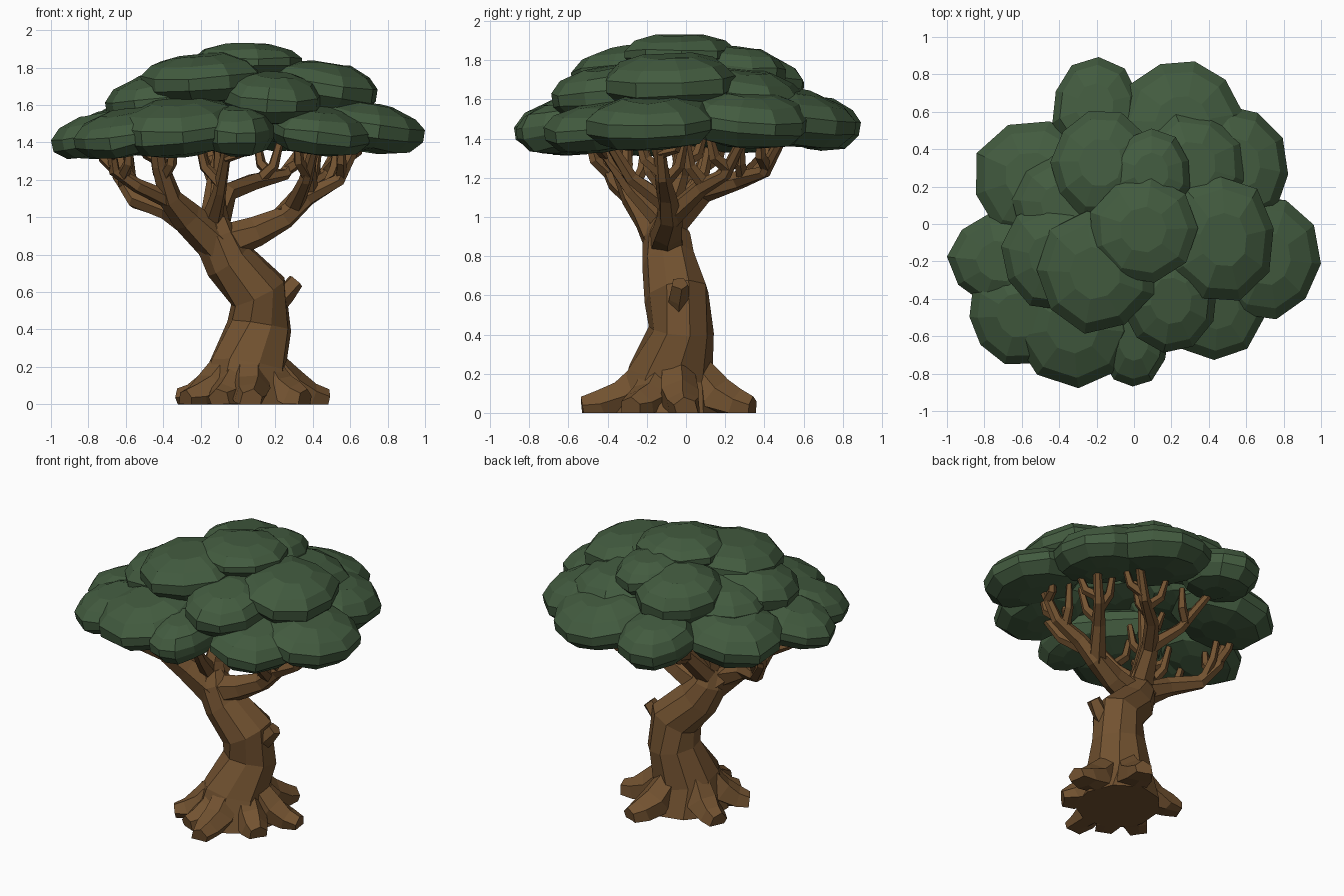
import bpy, bmesh, math, random
from mathutils import Vector, Matrix

random.seed(4)


def material(name, col):
    m = bpy.data.materials.new(name)
    m.diffuse_color = (*col, 1)
    return m


BARK = material("bark", (0.17, 0.085, 0.03))
LEAF = material("leaf", (0.055, 0.105, 0.05))


def skin(name, rings, mat):
    """Loft closed rings of points into a faceted object with capped ends."""
    bm = bmesh.new()
    vs = [[bm.verts.new(p) for p in r] for r in rings]
    n = len(vs[0])
    for a, b in zip(vs, vs[1:]):
        for i in range(n):
            j = (i + 1) % n
            bm.faces.new((a[i], a[j], b[j], b[i]))
    bm.faces.new(vs[0][::-1])
    bm.faces.new(vs[-1])
    bmesh.ops.recalc_face_normals(bm, faces=bm.faces)
    me = bpy.data.meshes.new(name)
    bm.to_mesh(me)
    bm.free()
    me.materials.append(mat)
    ob = bpy.data.objects.new(name, me)
    bpy.context.collection.objects.link(ob)
    return ob


def tube(name, pts, radii, n=6, jitter=0.08, flat_base=False):
    pts = [Vector(p) for p in pts]
    rings = []
    for k, (p, r) in enumerate(zip(pts, radii)):
        t = pts[min(k + 1, len(pts) - 1)] - pts[max(k - 1, 0)]
        if flat_base and k == 0:
            t = Vector((0, 0, 1))
        q = Vector((0, 0, 1)).rotation_difference(t.normalized())
        ring = []
        for i in range(n):
            a = math.tau * i / n + 0.12 * k
            rr = r * random.uniform(1 - jitter, 1 + jitter)
            v = p + q @ Vector((rr * math.cos(a), rr * math.sin(a), 0))
            v.z = max(v.z, 0)
            ring.append(v)
        rings.append(ring)
    return skin(name, rings, BARK)


# Trunk: leaning S-curve
tube("trunk",
     [(.05, -.08, 0), (.045, -.075, .2), (.115, -.02, .42), (.105, -.04, .6),
      (-.05, -.085, .77), (-.12, -.1, .9), (-.13, -.1, 1.0)],
     [.28, .22, .168, .167, .138, .12, .07], n=9, flat_base=True)

# Broken stub
tube("branch_stub", [(.17, -.04, .5), (.25, -.04, .59), (.31, -.03, .66)], [.06, .055, .045], n=5)

# Roots: spread from the trunk foot, blunt tips
ROOTS = [(-.28, -.3), (.07, -.53), (.36, -.28), (.48, 0), (.2, .34), (-.31, .08), (-.1, -.42)]
for x, y in ROOTS:
    c = Vector((.05, -.07, 0))
    d = Vector((x, y, 0)) - c
    tube("root", [c + d * .2 + Vector((0, 0, .24)), c + d * .52 + Vector((0, 0, .08)),
                  c + d * .8 + Vector((0, 0, .03)), c + d + Vector((0, 0, .02))],
         [.09, .11, .09, .065], n=6)

# Limbs: path and start/end radius
LIMBS = [
    ([(-.1, -.1, .85), (-.27, -.19, 1.0), (-.36, -.27, 1.1), (-.42, -.35, 1.28), (-.45, -.42, 1.48)], .11, .03),
    ([(-.22, -.14, .95), (-.38, -.11, 1.04), (-.55, 0, 1.09), (-.64, .07, 1.22), (-.66, .12, 1.4)], .08, .025),
    ([(-.36, -.27, 1.09), (-.54, -.36, 1.17), (-.66, -.4, 1.25), (-.68, -.44, 1.38)], .05, .025),
    ([(-.12, -.1, .9), (-.13, -.08, 1.05), (-.12, -.03, 1.22), (-.05, .02, 1.55)], .09, .03),
    ([(-.12, -.06, .97), (-.06, .09, 1.13), (.08, .27, 1.19), (.25, .4, 1.23), (.38, .5, 1.42)], .075, .025),
    ([(-.06, .09, 1.13), (-.14, .3, 1.21), (-.22, .52, 1.42)], .05, .025),
    ([(-.1, -.1, .85), (.1, -.1, .92), (.25, -.08, 1.0), (.37, -.1, 1.11), (.54, -.12, 1.2), (.64, -.14, 1.4)], .1, .028),
    ([(.24, -.08, 1.0), (.36, .08, 1.15), (.46, .2, 1.22), (.56, .3, 1.42)], .06, .025),
    ([(.3, -.09, 1.06), (.36, -.28, 1.2), (.42, -.42, 1.42)], .05, .025),
    ([(-.14, -.12, .98), (-.1, -.28, 1.14), (-.05, -.48, 1.42)], .06, .025),
]
for pts, r0, r1 in LIMBS:
    m = len(pts) - 1
    tube("limb", pts, [r0 + (r1 - r0) * (k / m) ** .8 for k in range(m + 1)])
    # Twigs: upright forks from the outer half of each limb
    for k in range(max(1, m // 2), m):
        for f, side in ((.15, -1), (.65, 1)):
            b = Vector(pts[k]).lerp(Vector(pts[k + 1]), f)
            if b.z < 1.08 or b.z > 1.34:
                continue
            o = Vector((b.x, b.y, 0)).normalized()
            s = Vector((-o.y, o.x, 0)) * side
            top = b + s * .12 + o * .03
            top.z = 1.42
            mid = b.lerp(top, .45) + s * .03 - Vector((0, 0, .02))
            tube("twig", [b, mid, top], [.034, .03, .02], n=5)

# Leaf clumps: x, y, z, half-size x, half-size y, half height, outward tilt in degrees
CLUMPS = [
    (.69, -.18, 1.48, .31, .34, .13, 9), (.53, .31, 1.5, .31, .33, .14, 10),
    (.25, .51, 1.51, .34, .38, .145, 10), (-.2, .61, 1.49, .24, .28, .14, 10),
    (-.53, .24, 1.48, .34, .33, .14, 10), (-.69, -.19, 1.45, .31, .26, .12, 13),
    (-.59, -.47, 1.45, .3, .29, .12, 13), (-.31, -.52, 1.48, .34, .36, .145, 10),
    (.0, -.6, 1.46, .19, .28, .13, 8), (.43, -.42, 1.46, .28, .32, .125, 10),
    (.19, -.39, 1.64, .26, .3, .13, 10), (.46, -.08, 1.69, .3, .35, .14, 9),
    (-.2, -.25, 1.74, .33, .34, .135, 6), (-.42, -.17, 1.63, .29, .3, .135, 10),
    (-.17, .31, 1.69, .28, .3, .145, 8), (.09, .27, 1.75, .22, .24, .12, 5),
    (.05, -.03, 1.83, .3, .29, .1, 0),
    (-.36, .1, 1.61, .3, .28, .13, 8), (.3, .3, 1.62, .3, .3, .13, 9),
]
PROFILE = [(.35, -.95), (.78, -.75), (.98, -.25), (.98, .22), (.8, .65), (.42, .95)]
for x, y, z, rx, ry, h, tilt in CLUMPS:
    n = random.choice((9, 10, 11))
    turn = random.random()
    wob = [random.uniform(.97, 1.04) for _ in range(n)]
    rot = Matrix.Rotation(math.radians(tilt), 3, Vector((-y, x, 0)).normalized())
    rings = []
    for pr, pz in PROFILE:
        rings.append([Vector((x, y, z)) + rot @ Vector((
            rx * pr * wob[i] * math.cos(math.tau * i / n + turn),
            ry * pr * wob[i] * math.sin(math.tau * i / n + turn),
            h * pz + random.uniform(-.008, .008))) for i in range(n)])
    skin("leaf_clump", rings, LEAF)
